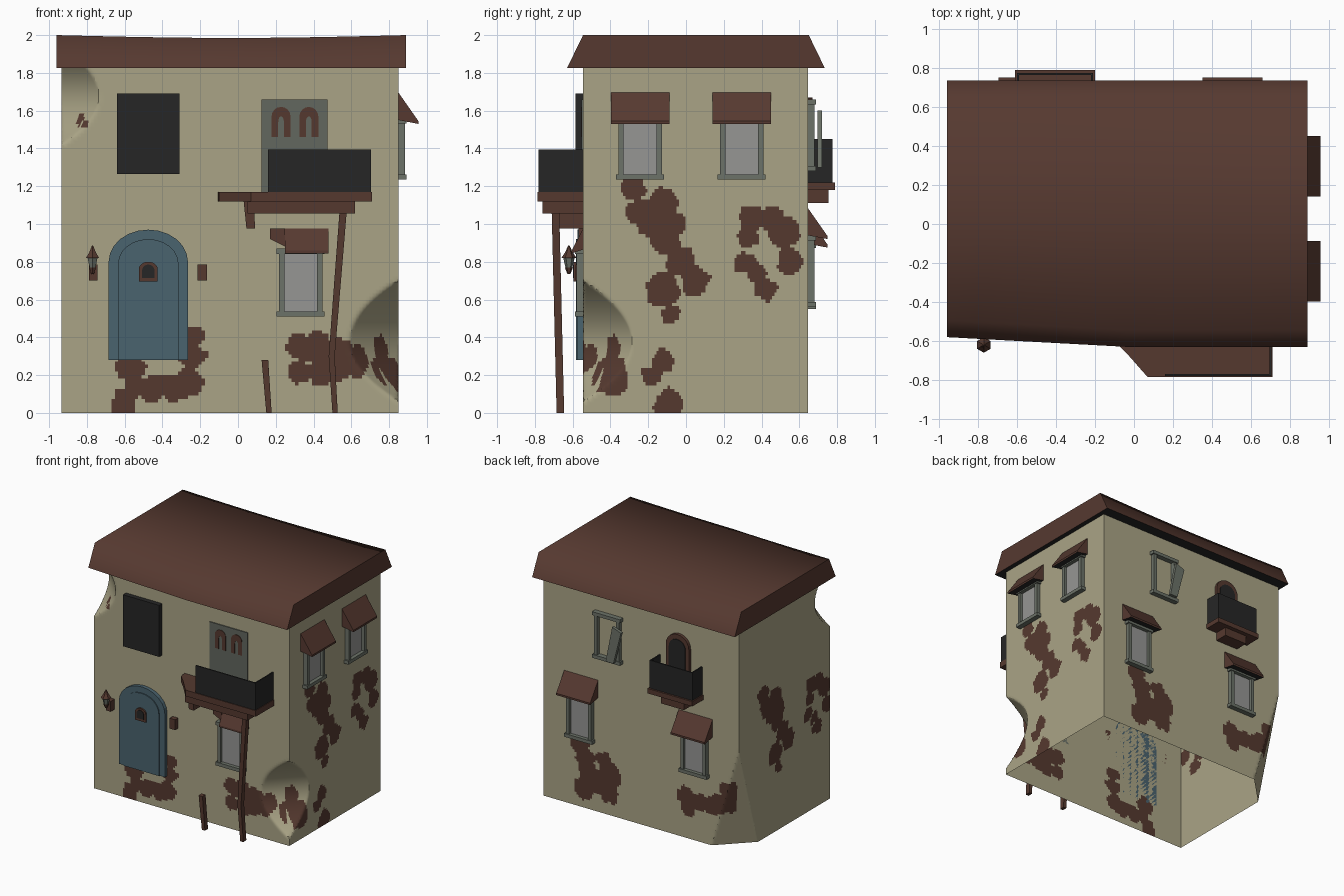
import bpy, bmesh, math
from mathutils import Matrix, Vector, noise

if "Cube" in bpy.data.objects:
    bpy.data.objects.remove(bpy.data.objects["Cube"])


def material(name, hexcode):
    rgb = [int(hexcode[i:i + 2], 16) / 255 for i in (0, 2, 4)]
    col = [((c + 0.055) / 1.055) ** 2.4 for c in rgb] + [1]
    m = bpy.data.materials.new(name)
    m.use_nodes = True
    m.diffuse_color = col
    m.node_tree.nodes["Principled BSDF"].inputs["Base Color"].default_value = col
    return m


PLASTER = material("plaster", "aaa486")
BROWN = material("brown wood", "55392f")
ROOF = material("roof brown", "563930")
BLACK = material("black iron", "262626")
TEAL = material("teal paint", "4a636e")
FRAME = material("grey green frame", "6c7268")
GLASS = material("pale glass", "969694")
PANEL = material("grey panel", "62675e")

# Wall extents and one local frame per wall (local -y points outward)
X0, X1, Y0, Y1, TOP = -0.935, 0.85, -0.545, 0.645, 1.84


def frame(x, y, turn):
    return Matrix.Translation((x, y, 0)) @ Matrix.Rotation(math.radians(turn), 4, "Z")


FRONT, RIGHT, BACK = frame(0, Y0, 0), frame(X1, 0, 90), frame(0, Y1, 180)


def finish(name, bm, mats, smooth=None):
    bmesh.ops.recalc_face_normals(bm, faces=bm.faces)
    me = bpy.data.meshes.new(name)
    bm.to_mesh(me)
    bm.free()
    for m in mats:
        me.materials.append(m)
    ob = bpy.data.objects.new(name, me)
    bpy.context.collection.objects.link(ob)
    if smooth:
        bpy.ops.object.select_all(action="DESELECT")
        ob.select_set(True)
        bpy.context.view_layer.objects.active = ob
        bpy.ops.object.shade_smooth_by_angle(angle=math.radians(smooth))
    return ob


def slab(name, outline, y0, y1, mat, at=FRONT):
    """Outline in local x, z extruded from depth y0 to y1."""
    bm = bmesh.new()
    face = bm.faces.new([bm.verts.new((x, y0, z)) for x, z in outline])
    out = bmesh.ops.extrude_face_region(bm, geom=[face])["geom"]
    for v in out:
        if isinstance(v, bmesh.types.BMVert):
            v.co.y = y1
    bm.transform(at)
    return finish(name, bm, [mat])


def box(name, x0, x1, z0, z1, y0, y1, mat, at=FRONT):
    return slab(name, [(x0, z0), (x1, z0), (x1, z1), (x0, z1)], y0, y1, mat, at)


def arch(cx, w, z0, z1, rise, n=12):
    pts = [(cx - w / 2, z0), (cx + w / 2, z0)]
    for i in range(n + 1):
        a = math.pi * i / n
        pts.append((cx + w / 2 * math.cos(a), z1 - rise + rise * math.sin(a)))
    return pts


def lathe(name, x, y, rings, mat, n=6):
    bm = bmesh.new()
    for (za, ra), (zb, rb) in zip(rings, rings[1:]):
        bmesh.ops.create_cone(bm, cap_ends=True, segments=n, radius1=ra, radius2=rb, depth=zb - za,
                              matrix=Matrix.Translation((x, y, (za + zb) / 2)))
    return finish(name, bm, [mat])


# Exposed brick patches as round spots (along wall, height, radius)
FRONT_SPOTS = [(-.57, .25, .08), (-.55, .14, .06), (-.6, .05, .07), (-.45, .12, .07), (-.35, .13, .07),
               (-.27, .16, .08), (-.24, .3, .07), (-.24, .41, .06), (.33, .35, .07), (.33, .21, .06),
               (.42, .34, .08), (.45, .22, .08), (.53, .29, .11), (.62, .27, .08), (.69, .29, .07),
               (.84, .22, .07), (-.89, 1.55, .03), (-.82, 1.53, .02)]
SIDE_SPOTS = [(-.28, 1.19, .07), (-.12, 1.11, .08), (-.23, 1.06, .08), (-.16, 1.0, .09), (-.08, 1.0, .08),
              (-.1, .9, .08), (-.03, .8, .08), (.05, .7, .08), (-.12, .65, .09), (-.08, .52, .05),
              (.35, 1.03, .07), (.45, 1.02, .07), (.52, .95, .08), (.55, .8, .07), (.33, .92, .05),
              (.31, .8, .06), (.38, .74, .05), (.42, .66, .06)]
LOW_SPOTS = [(-.5, .31, .1), (-.42, .2, .1), (-.37, .14, .05), (-.12, .27, .06), (-.18, .19, .05),
             (-.08, .06, .07), (-.14, .02, .04)]
BACK_SPOTS = [(.52, .52, .09), (.47, .42, .09), (.43, .3, .09), (.34, .25, .11), (.25, .18, .09),
              (.48, .15, .09), (.24, .34, .1), (.3, .45, .07), (-.46, .34, .08), (-.47, .24, .06),
              (-.58, .33, .08), (-.68, .33, .08), (-.77, .36, .09), (-.85, .48, .09), (-.88, .36, .09)]


def patched(c):
    gaps = [(abs(c.y - Y0), c.x, FRONT_SPOTS), (abs(c.y - Y1), c.x, BACK_SPOTS),
            (abs(c.x - X1), c.y, SIDE_SPOTS + LOW_SPOTS), (abs(c.x - X0), .05 - c.y, SIDE_SPOTS)]
    _, u, spots = min(gaps, key=lambda g: g[0])
    wobble = .025 * noise.noise(c * 18)
    return any(math.hypot(u - a, c.z - b) < r + wobble for a, b, r in spots)


def bump(z, mid, reach):
    return max(0, 1 - ((z - mid) / reach) ** 2)


# Battered corners: corner, inward direction, cut size by height
DENTS = [(X1, Y0, -1, 1, lambda z: .26 * bump(z, .38, .32)),
         (X0, Y1, 1, -1, lambda z: .25 * max(0, 1 - z / .85)),
         (X0, Y0, 1, 1, lambda z: .2 * bump(z, 1.68, .26))]

# Walls: open box with a fine grid for patches and dents
bm = bmesh.new()
bmesh.ops.create_cube(bm, size=1)
bmesh.ops.delete(bm, geom=[f for f in bm.faces if abs(f.normal.z) > .5], context="FACES_ONLY")
for v in bm.verts:
    v.co = (X1 if v.co.x > 0 else X0, Y1 if v.co.y > 0 else Y0, TOP if v.co.z > 0 else 0)
bmesh.ops.subdivide_edges(bm, edges=bm.edges[:], cuts=100, use_grid_fill=True)
for f in bm.faces:
    f.material_index = int(patched(f.calc_center_median()))
for v in bm.verts:
    for cx, cy, sx, sy, cut in DENTS:
        push = cut(v.co.z) - (v.co.x - cx) * sx - (v.co.y - cy) * sy
        if push > 0:
            v.co.x += sx * push / 2
            v.co.y += sy * push / 2
finish("walls", bm, [PLASTER, BROWN], 30)

# Roof: sagging slab with sloped eaves
bm = bmesh.new()
rings = []
for i in range(13):
    t = i / 12
    x = -.96 + 1.85 * t
    sag = .015 * math.sin(math.pi * t)
    eave = -.58 - .05 * min(1, t * 2)
    rings.append([bm.verts.new((x, y, z)) for y, z in
                  [(eave, 1.825), (eave + .085, 2 - sag), (.05, 2 - sag), (.65, 2 - sag), (.735, 1.825)]])
for a, b in zip(rings, rings[1:]):
    for k in range(5):
        f = bm.faces.new((a[k], a[(k + 1) % 5], b[(k + 1) % 5], b[k]))
        f.material_index = int(k == 4)
bm.faces.new(rings[0])
bm.faces.new(rings[-1])
finish("roof", bm, [ROOF, BLACK], 65)


def window(name, cx, z0, z1, at, w=.23, glazed=True):
    a, b, t = cx - w / 2, cx + w / 2, .028
    for side, x in (("left", a), ("right", b - t)):
        box(f"{name}_{side}_jamb", x, x + t, z0, z1, 0, -.035, FRAME, at)
    box(name + "_sill", a - .012, b + .012, z0, z0 + t, 0, -.042, FRAME, at)
    box(name + "_lintel", a - .012, b + .012, z1 - t, z1, 0, -.042, FRAME, at)
    if glazed:
        box(name + "_glass", a + t, b - t, z0 + t, z1 - t, 0, -.012, GLASS, at)


def awning(name, x0, x1, z0, z1, at, depth=.105):
    ob = slab(name, [(0, z1), (0, z0 + .02), (-depth, z0), (-depth, z0 + .015)], -x0, -x1, ROOF,
              at @ Matrix.Rotation(math.radians(90), 4, "Z"))
    ob.data.materials.append(BLACK)
    for p in ob.data.polygons:
        if p.normal.z < -.5:
            p.material_index = 1


# Windows with awnings: name, wall, centre, sill, head, awning top
for name, at, cx, z0, z1, za in [("right_front_window", RIGHT, -.243, 1.235, 1.56, 1.695),
                                 ("right_back_window", RIGHT, .295, 1.235, 1.56, 1.695),
                                 ("back_left_window", BACK, -.505, .56, .94, 1.085),
                                 ("back_right_window", BACK, .54, .55, .9, 1.04)]:
    window(name, cx, z0, z1, at)
    awning(name + "_awning", cx - .155, cx + .155, za - .165, za, at)
window("front_window", .332, .51, .87, FRONT)
awning("front_window_awning", .25, .48, .845, .975, FRONT, .06)
slab("broken_awning_piece", [(.17, .975), (.17, .92), (.25, .88), (.25, .975)], 0, -.025, ROOF)

# Open window at the back with a crooked hanging shutter
window("open_window", -.25, 1.28, 1.66, BACK, glazed=False)
slab("hanging_shutter", [(-.23, 1.3), (-.16, 1.3), (-.09, 1.57), (-.17, 1.6)], -.05, -.075, FRAME, BACK)

# Front door
DX = -.475
slab("door_frame", arch(DX, .42, .28, .97, .17), 0, -.03, TEAL)
slab("door_leaf", arch(DX, .32, .28, .92, .13), -.03, -.038, TEAL)
slab("door_porthole_rim", arch(DX, .1, .695, .8, .04), -.035, -.05, BROWN)
slab("door_porthole", arch(DX, .065, .715, .785, .03), -.05, -.054, BLACK)

# Black shutter and weathered panel above
box("black_shutter", -.64, -.31, 1.265, 1.69, 0, -.04, BLACK)
box("balcony_door_panel", .125, .475, 1.17, 1.66, 0, -.008, PANEL)
for name, cx in (("left_worn_arch", .228), ("right_worn_arch", .375)):
    outer, inner = arch(cx, .1, 1.46, 1.62, .05, 8), arch(cx, .03, 1.46, 1.57, .03, 8)
    slab(name, outer[1:] + outer[:1] + inner[:1] + inner[:1:-1] + inner[1:2], -.008, -.012, BROWN)

# Front balcony with broken left end
FLAT = Matrix.Rotation(math.radians(90), 4, "X")
slab("balcony_floor", [(-.105, Y0), (-.1, -.6), (-.04, -.66), (.07, -.785), (.71, -.785), (.71, Y0)],
     1.12, 1.17, BROWN, Matrix(((1, 0, 0, 0), (0, 0, 1, 0), (0, 1, 0, 0), (0, 0, 0, 1))))
box("balcony_beam", .05, .62, 1.055, 1.12, 0, -.215, BROWN)
slab("broken_bracket", [(.045, .975), (.09, .975), (.085, 1.12), (.03, 1.12)], 0, -.16, BROWN)
box("balcony_front_rail", .16, .705, 1.17, 1.395, -.225, -.235, BLACK)
box("balcony_side_rail", .695, .705, 1.17, 1.395, 0, -.235, BLACK)

# Leaning posts
LEAN = Matrix.Translation((0, -.665, 0)) @ Matrix.Rotation(math.radians(1.4), 4, "X")
slab("long_post", [(.5, 0), (.528, 0), (.512, .3), (.575, 1.06), (.537, 1.06), (.48, .3)], -.02, .02, BROWN, LEAN)
slab("short_post", [(.15, 0), (.178, 0), (.16, .28), (.125, .28)], -.02, .02, BROWN, LEAN)

# Back balcony and its arched door
box("back_balcony_floor", .2, .61, 1.18, 1.22, 0, -.145, BROWN, BACK)
box("back_balcony_bracket", .3, .51, 1.11, 1.18, 0, -.11, BROWN, BACK)
box("back_front_rail", .21, .6, 1.22, 1.45, -.12, -.13, BLACK, BACK)
for name, x in (("back_left_rail", .21), ("back_right_rail", .59)):
    box(name, x, x + .01, 1.22, 1.45, 0, -.13, BLACK, BACK)
slab("back_door_frame", arch(.39, .21, 1.2, 1.67, .1), 0, -.025, BROWN, BACK)
slab("back_door", arch(.39, .15, 1.2, 1.63, .07), -.02, -.03, BLACK, BACK)

# Lantern beside the door, and a bare bracket on the other side
box("lantern_bracket", -.79, -.745, .7, .785, 0, -.05, BROWN)
lathe("lantern_body", -.77, -.62, [(.77, .018), (.82, .03)], FRAME)
lathe("lantern_cap", -.77, -.62, [(.82, .04), (.85, .02), (.885, .004)], BROWN)
lathe("lantern_foot", -.77, -.62, [(.735, .008), (.77, .022)], BROWN)
box("bare_bracket", -.215, -.165, .7, .785, 0, -.04, BROWN)
